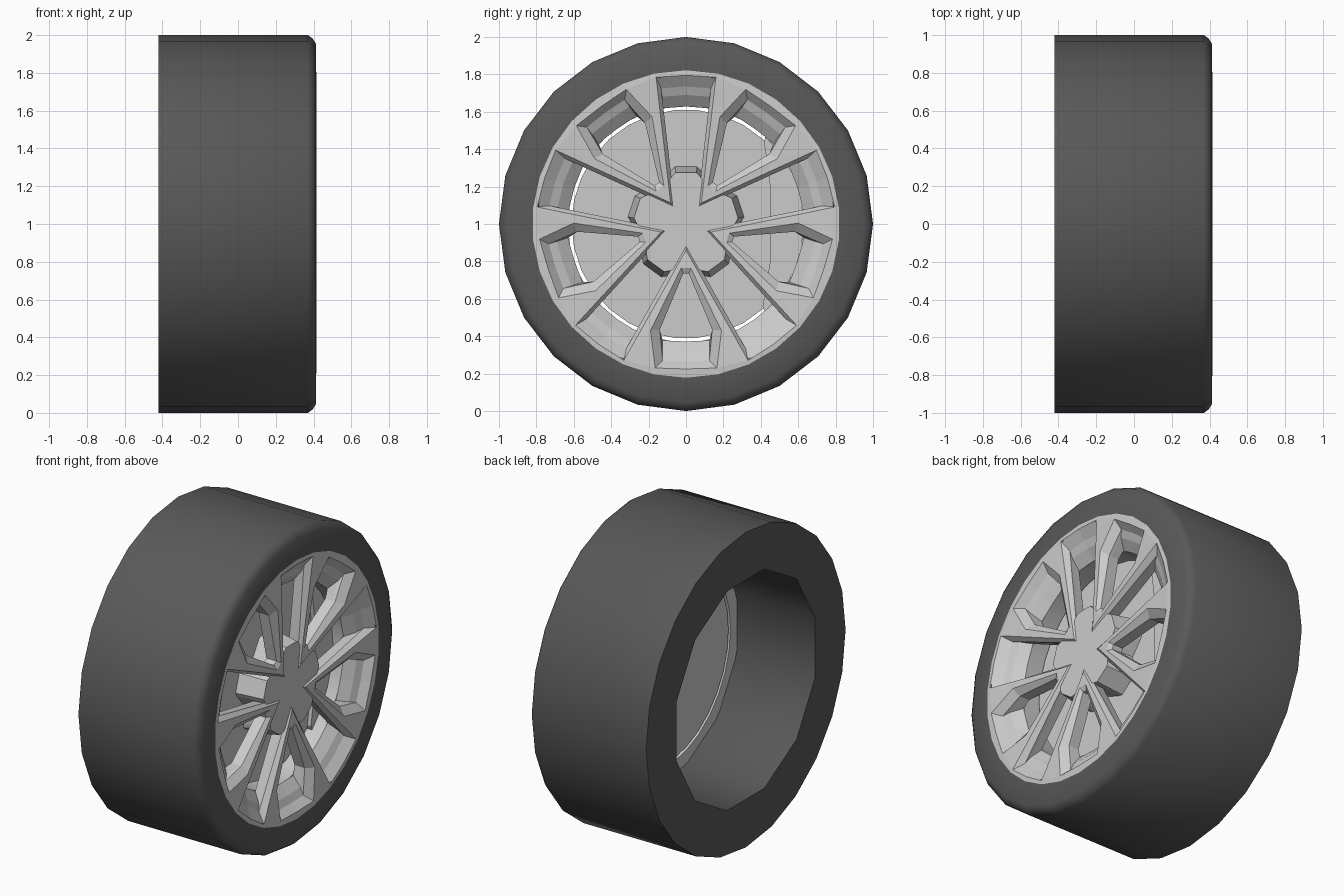
import bpy, bmesh
from math import sin, cos, pi, radians, hypot

if "Cube" in bpy.data.objects:
    bpy.data.objects.remove(bpy.data.objects["Cube"])

# The axle runs along x through (0, 0, 1).


def finish(name, bm, smooth=None, mat=None):
    bmesh.ops.remove_doubles(bm, verts=bm.verts, dist=0.0005)
    bmesh.ops.recalc_face_normals(bm, faces=bm.faces)
    me = bpy.data.meshes.new(name)
    bm.to_mesh(me)
    bm.free()
    ob = bpy.data.objects.new(name, me)
    bpy.context.collection.objects.link(ob)
    if mat:
        me.materials.append(mat)
    if smooth:
        bpy.ops.object.select_all(action='DESELECT')
        ob.select_set(True)
        bpy.context.view_layer.objects.active = ob
        bpy.ops.object.shade_smooth_by_angle(angle=radians(smooth))
    return ob


def lathe(bm, profile, n, closed=True):
    """Profile rows are (x, radius); radius may be a function of the step index."""
    rings = []
    for x, r in profile:
        rr = r if callable(r) else (lambda i, r=r: r)
        rings.append([bm.verts.new((x, rr(i) * cos(2 * pi * i / n), 1 + rr(i) * sin(2 * pi * i / n)))
                      for i in range(n)])
    for k in range(len(rings) if closed else len(rings) - 1):
        a, b = rings[k], rings[(k + 1) % len(rings)]
        for i in range(n):
            j = (i + 1) % n
            bm.faces.new((a[i], a[j], b[j], b[i]))


def prism(bm, front, back, x0, x1):
    f = [bm.verts.new((x0, y, 1 + z)) for y, z in front]
    b = [bm.verts.new((x1, y, 1 + z)) for y, z in back]
    bm.faces.new(f)
    bm.faces.new(b[::-1])
    for i in range(len(f)):
        j = (i + 1) % len(f)
        bm.faces.new((f[i], b[i], b[j], f[j]))


rubber = bpy.data.materials.new("dark_rubber")
rubber.diffuse_color = (0.10, 0.10, 0.10, 1)
rubber.use_nodes = True
rubber.node_tree.nodes["Principled BSDF"].inputs["Base Color"].default_value = rubber.diffuse_color

# Tire: 24-sided outside, 12-sided bore
bore = lambda i: 0.72 if i % 2 else 0.72 * cos(pi / 12)
bm = bmesh.new()
lathe(bm, [(-0.42, bore), (-0.42, 1), (0.37, 1), (0.395, 0.982), (0.412, 0.955),
           (0.412, 0.80), (0.13, bore)], 24)
finish("tire", bm, 40, rubber)

# Rim face: half of one V-shaped spoke pair, mirrored and repeated five times
S36, C36 = sin(radians(36)), cos(radians(36))


def wide(r, t):
    """Point given relative to the centre line of the wide opening."""
    return (r * C36 + t * S36, r * S36 - t * C36)


def polar(r, deg):
    return (r * cos(radians(deg)), r * sin(radians(deg)))


def top(p):
    r = hypot(*p)
    return (*p, 0.38 + 0.035 * min(1, max(0, (r - 0.14) / 0.61)))


P, A, W = [top(p) for p in ((0.14, 0), wide(0.785, 0.16), polar(0.795, 36))]
N = [top(p) for p in ((0.235, 0), (0.235, 0.025), (0.57, 0.19), (0.77, 0.165), (0.775, 0))]
R = [(*polar(0.822, d), 0.413) for d in (0, 12, 24, 36)]

faces = [(P, A, N[2], N[1]), (P, N[1], N[0]), (A, N[3], N[2]),
         (N[4], N[3], R[1], R[0]), (N[3], A, R[2], R[1]), (A, W, R[3], R[2])]

# stepped walls of both openings, (barrel radius, depth)
narrow_loops, wide_loops = [N], [[P, A, W]]
for r, x in ((0.735, 0.37), (0.69, 0.35), (0.628, 0.30)):
    narrow_loops.append([(0.265, 0, x), (0.265, 0.015, x), (0.565, 0.14, x),
                         (r - 0.005, 0.125, x), (r, 0, x)])
    wide_loops.append([(0.10, 0, x), (*wide(r - 0.01, 0.133), x), (*polar(r, 36), x)])
for loops in (narrow_loops, wide_loops):
    for a, b in zip(loops, loops[1:]):
        for i in range(len(a) - 1):
            faces.append((a[i], a[i + 1], b[i + 1], b[i]))
# back of the spokes
n, w = narrow_loops[-1], wide_loops[-1]
faces += [(w[0], w[1], n[2], n[1]), (w[0], n[1], n[0]), (w[1], n[3], n[2])]

bm = bmesh.new()
for k in range(5):
    ang = radians(-90 + 72 * k)
    c, s = cos(ang), sin(ang)
    for m in (1, -1):
        for f in faces:
            bm.faces.new([bm.verts.new((x, a * c - m * t * s, 1 + a * s + m * t * c))
                          for a, t, x in f])
finish("spoked_rim", bm)

# Rim barrel behind the spokes
bm = bmesh.new()
lathe(bm, [(0.13, 0.632), (0.13, 0.715), (0.30, 0.715), (0.30, 0.632)], 30)
finish("rim_barrel", bm, 30)

# Hub: five lobes flaring towards the brake disc
def lobes(r, half, waist):
    pts = []
    for k in range(5):
        d = 90 + 72 * k
        c, s = cos(radians(d)), sin(radians(d))
        for a, t in ((r - 0.02, -half), (r, -half + 0.02), (r, half - 0.02), (r - 0.02, half)):
            pts.append((a * c - t * s, a * s + t * c))
        pts.append(polar(waist, d + 36))
    return pts


bm = bmesh.new()
prism(bm, lobes(0.275, 0.075, 0.22), lobes(0.31, 0.08, 0.24), 0.375, 0.18)
finish("hub", bm)

# Brake disc
bm = bmesh.new()
prism(bm, [polar(0.612, 12 * i) for i in range(30)],
      [polar(0.612, 12 * i) for i in range(30)], 0.20, 0.13)
finish("brake_disc", bm, 30)

# Brake caliper on the +y side
outline = [(0.42, 0.42), (0.45, 0.20), (0.45, -0.20), (0.41, -0.44)]
outline += [polar(0.63, d) for d in range(-48, 49, 12)]
bm = bmesh.new()
prism(bm, outline, outline, 0.225, 0.14)
finish("brake_caliper", bm)
